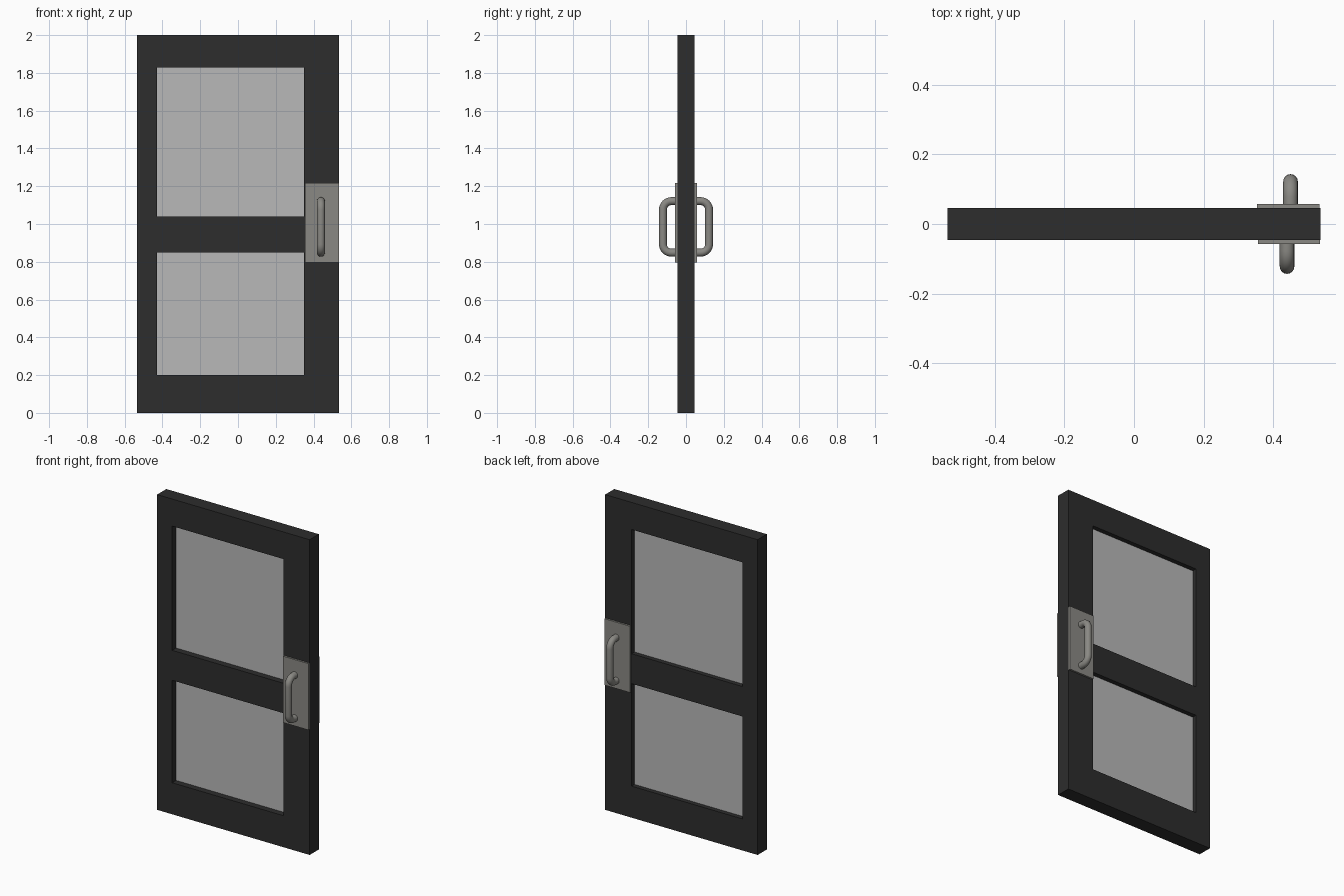
import bpy, bmesh, math
from mathutils import Vector

if "Cube" in bpy.data.objects:
    bpy.data.objects.remove(bpy.data.objects["Cube"])


def material(name, rgb):
    m = bpy.data.materials.new(name)
    m.diffuse_color = (*rgb, 1)
    m.use_nodes = True
    m.node_tree.nodes["Principled BSDF"].inputs["Base Color"].default_value = m.diffuse_color
    return m


BLACK = material("dark frame", (0.026, 0.026, 0.026))
GLASS = material("grey glass", (0.48, 0.48, 0.48))
METAL = material("brushed metal", (0.255, 0.25, 0.23))


def add_object(name, bm, mat):
    bmesh.ops.recalc_face_normals(bm, faces=bm.faces)
    me = bpy.data.meshes.new(name)
    bm.to_mesh(me)
    bm.free()
    me.materials.append(mat)
    ob = bpy.data.objects.new(name, me)
    bpy.context.collection.objects.link(ob)
    return ob


def box(name, lo, hi, mat):
    bm = bmesh.new()
    bmesh.ops.create_cube(bm, size=1)
    for v in bm.verts:
        v.co = Vector([lo[i] if v.co[i] < 0 else hi[i] for i in range(3)])
    return add_object(name, bm, mat)


# door frame: one slab with two window openings
XS = [-0.535, -0.43, 0.35, 0.535]
ZS = [0, 0.2, 0.85, 1.04, 1.828, 2.0]
HALF = 0.046
bm = bmesh.new()
grid = [[bm.verts.new((x, -HALF, z)) for z in ZS] for x in XS]
for i in range(3):
    for j in range(5):
        if i == 1 and j in (1, 3):
            continue
        bm.faces.new((grid[i][j], grid[i + 1][j], grid[i + 1][j + 1], grid[i][j + 1]))
ext = bmesh.ops.extrude_face_region(bm, geom=bm.faces[:], use_keep_orig=True)
for g in ext["geom"]:
    if isinstance(g, bmesh.types.BMVert):
        g.co.y = HALF
add_object("door_frame", bm, BLACK)

# glass panes, set inside the openings
for name, j in (("lower_glass", 1), ("upper_glass", 3)):
    box(name, (XS[1], -0.007, ZS[j]), (XS[2], 0.017, ZS[j + 1]), GLASS)

# push plates and pull handles on both sides
R, BEND = 0.021, 0.045
Z0, Z1 = 0.848, 1.121
for side, s, hx, px in (("front", -1, 0.439, 0.355), ("back", 1, 0.449, 0.353)):
    ya, yb = sorted((s * HALF, s * 0.058))
    box(side + "_plate", (px, ya, 0.797), (px + 0.179, yb, 1.218), METAL)

    y_out = 0.143 - R
    pts = [(0.05, Z0)]
    for cz, start in ((Z0 + BEND, -90), (Z1 - BEND, 0)):
        for k in range(9):
            a = math.radians(start + 90 * k / 8)
            pts.append((y_out - BEND + BEND * math.cos(a), cz + BEND * math.sin(a)))
    pts.append((0.05, Z1))
    cu = bpy.data.curves.new(side + "_handle", 'CURVE')
    cu.dimensions = '3D'
    cu.bevel_depth = R
    cu.bevel_resolution = 6
    cu.use_fill_caps = True
    sp = cu.splines.new('POLY')
    sp.points.add(len(pts) - 1)
    for p, (y, z) in zip(sp.points, pts):
        p.co = (hx, s * y, z, 1)
    ob = bpy.data.objects.new(side + "_handle", cu)
    bpy.context.collection.objects.link(ob)
    cu.materials.append(METAL)
    bpy.ops.object.select_all(action='DESELECT')
    ob.select_set(True)
    bpy.context.view_layer.objects.active = ob
    bpy.ops.object.convert(target='MESH')
    bpy.ops.object.shade_smooth_by_angle()
